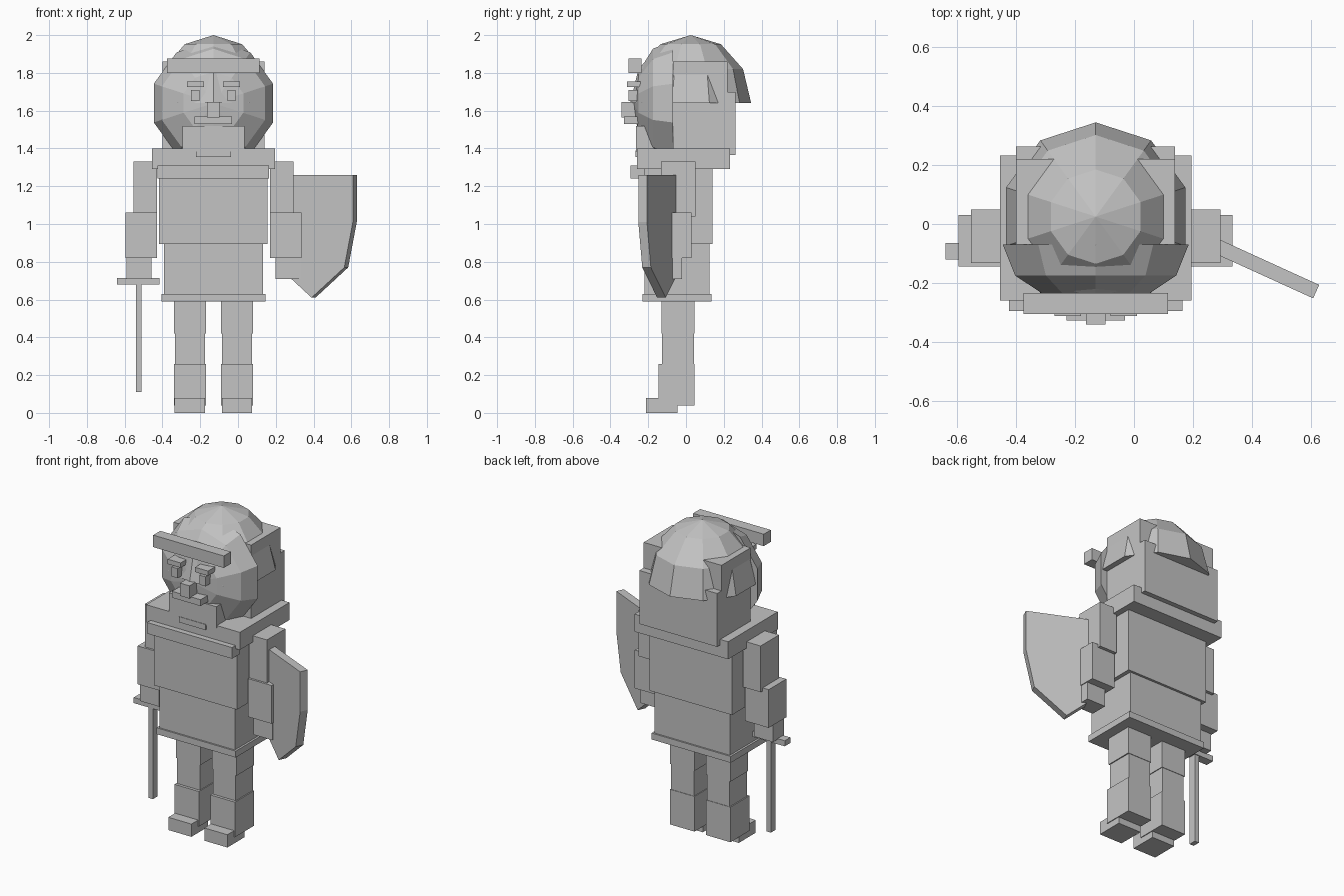
import bpy, bmesh, math
from mathutils import Matrix

if "Cube" in bpy.data.objects:
    bpy.data.objects.remove(bpy.data.objects["Cube"])

CX = -0.13  # centre line of the figure

grey = bpy.data.materials.new("plain_grey")
grey.diffuse_color = (0.55, 0.55, 0.55, 1)
grey.use_nodes = True
grey.node_tree.nodes["Principled BSDF"].inputs["Base Color"].default_value = grey.diffuse_color


def finish(name, bm):
    bmesh.ops.recalc_face_normals(bm, faces=bm.faces)
    me = bpy.data.meshes.new(name)
    bm.to_mesh(me)
    bm.free()
    me.materials.append(grey)
    ob = bpy.data.objects.new(name, me)
    bpy.context.collection.objects.link(ob)
    return ob


def box(name, x, y, z):
    """Box from (min, max) pairs on each axis."""
    bm = bmesh.new()
    size = [b - a for a, b in (x, y, z)]
    mid = [(a + b) / 2 for a, b in (x, y, z)]
    bmesh.ops.create_cube(bm, size=1, matrix=Matrix.Translation(mid) @ Matrix.Diagonal((*size, 1)))
    return finish(name, bm)


def centred(name, half, y, z):
    return box(name, (CX - half, CX + half), y, z)


def pair(name, inner, outer, y, z):
    """Two boxes mirrored about the centre line."""
    box(name + "_left", (CX + inner, CX + outer), y, z)
    box(name + "_right", (CX - outer, CX - inner), y, z)


def dome(name, centre, radius, height, turn=0.0):
    """Ten-sided, three-ring half sphere, turned about x."""
    bm = bmesh.new()
    place = Matrix.Translation(centre) @ Matrix.Rotation(turn, 4, 'X')
    rings = []
    for lat in (0, 30, 60):
        r, h = radius * math.cos(math.radians(lat)), height * math.sin(math.radians(lat))
        rings.append([bm.verts.new((r * math.cos(a), r * math.sin(a), h))
                      for a in (math.radians(90 + 36 * i) for i in range(10))])
    top = bm.verts.new((0, 0, height))
    bm.faces.new(rings[0])
    for i in range(10):
        j = (i + 1) % 10
        for lo, hi in zip(rings, rings[1:]):
            bm.faces.new((lo[i], lo[j], hi[j], hi[i]))
        bm.faces.new((rings[2][i], rings[2][j], top))
    bm.transform(place)
    return finish(name, bm)


# Legs and feet
pair("thigh", 0.04, 0.21, (-0.13, 0.045), (0.42, 0.62))
pair("knee", 0.045, 0.203, (-0.127, 0.042), (0.25, 0.42))
pair("shin", 0.04, 0.21, (-0.145, 0.045), (0.04, 0.26))
pair("foot", 0.045, 0.205, (-0.212, -0.045), (0.0, 0.08))

# Body
centred("hem", 0.275, (-0.23, 0.135), (0.59, 0.63))
centred("tunic", 0.262, (-0.22, 0.125), (0.62, 0.90))
centred("torso", 0.287, (-0.235, 0.14), (0.895, 1.30))
centred("chest_band", 0.295, (-0.295, -0.22), (1.24, 1.31))
centred("shoulder_collar", 0.325, (-0.26, 0.232), (1.29, 1.40))

# Arms
pair("upper_arm", 0.30, 0.423, (-0.132, 0.05), (1.04, 1.33))
pair("forearm", 0.30, 0.465, (-0.145, 0.03), (0.82, 1.06))
pair("hand", 0.328, 0.46, (-0.13, -0.02), (0.71, 0.83))

# Sword
box("sword_guard", (-0.64, -0.415), (-0.12, -0.065), (0.68, 0.715))
box("sword_blade", (-0.54, -0.51), (-0.115, -0.07), (0.11, 0.69))

# Shield: extruded outline, angled away from the arm
bm = bmesh.new()
outline = [(-0.24, 1.26), (-0.24, 1.01), (-0.19, 0.77), (0, 0.61), (0.19, 0.77), (0.24, 1.01), (0.24, 1.26)]
face = bm.faces.new([bm.verts.new((u, -0.025, z)) for u, z in outline])
ext = bmesh.ops.extrude_face_region(bm, geom=[face])
bmesh.ops.translate(bm, vec=(0, 0.05, 0), verts=[v for v in ext["geom"] if isinstance(v, bmesh.types.BMVert)])
bm.transform(Matrix.Translation((0.40, -0.13, 0)) @ Matrix.Rotation(math.radians(-24.5), 4, 'Z'))
finish("shield", bm)

# Head
centred("head_block", 0.27, (-0.07, 0.22), (1.40, 1.86))
centred("neck_guard", 0.27, (0.215, 0.263), (1.365, 1.70))
dome("helmet", (CX, 0.025, 1.64), 0.32, 0.36)
dome("face", (CX, -0.07, 1.64), 0.332, 0.21, math.radians(90))
centred("helmet_brim", 0.245, (-0.305, -0.235), (1.80, 1.875))

# Face details
pair("eye", 0.075, 0.118, (-0.305, -0.24), (1.65, 1.71))
pair("brow", 0.05, 0.14, (-0.312, -0.24), (1.725, 1.755))
centred("nose", 0.033, (-0.342, -0.25), (1.565, 1.645))
centred("moustache", 0.099, (-0.327, -0.24), (1.53, 1.57))
centred("chin", 0.165, (-0.265, -0.17), (1.385, 1.52))
centred("chin_tip", 0.092, (-0.268, -0.20), (1.355, 1.39))
